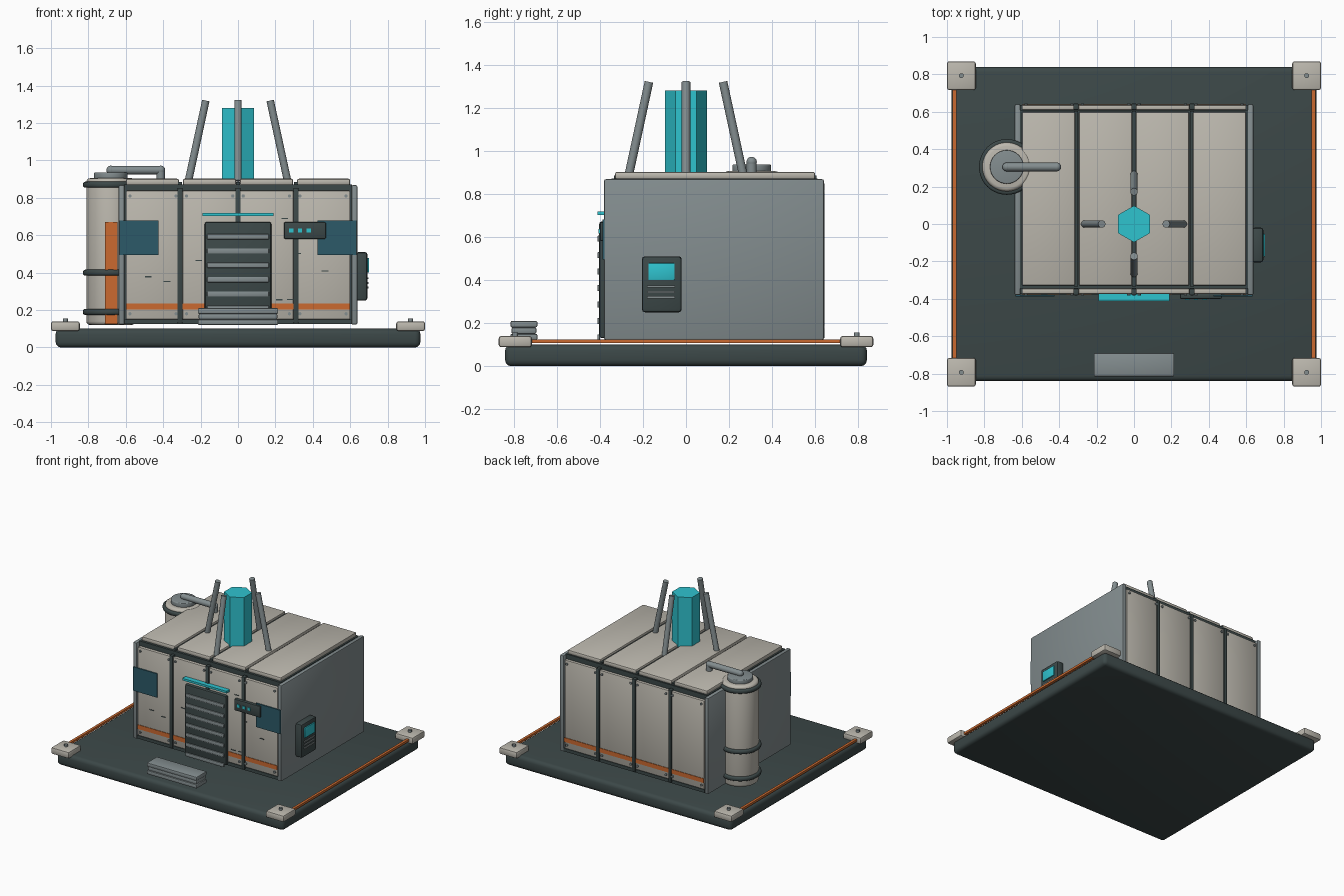
import bpy, bmesh, math
from mathutils import Vector

if "Cube" in bpy.data.objects:
    bpy.data.objects.remove(bpy.data.objects["Cube"])


def material(name, code):
    srgb = [int(code[i:i + 2], 16) / 255 for i in (0, 2, 4)]
    colour = [((c + 0.055) / 1.055) ** 2.4 for c in srgb] + [1]
    m = bpy.data.materials.new(name)
    m.use_nodes = True
    m.diffuse_color = colour
    m.node_tree.nodes["Principled BSDF"].inputs["Base Color"].default_value = colour
    return m


dark = material("dark slate", "3c4848")
cream = material("warm cream", "bcb8ae")
grey = material("steel grey", "838d8f")
orange = material("orange", "cb6a30")
cyan = material("cyan glow", "2fc3cf")
glass = material("dark teal glass", "2c5a68")


def finish(bm, name, mat, smooth=False):
    me = bpy.data.meshes.new(name)
    bm.to_mesh(me)
    bm.free()
    me.materials.append(mat)
    ob = bpy.data.objects.new(name, me)
    bpy.context.collection.objects.link(ob)
    if smooth:
        bpy.ops.object.select_all(action="DESELECT")
        ob.select_set(True)
        bpy.context.view_layer.objects.active = ob
        bpy.ops.object.shade_smooth_by_angle(angle=math.radians(35))
    return ob


def box(name, mat, x, y, z, bevel=0, segments=2):
    """Box spanning the (low, high) pairs x, y, z."""
    bm = bmesh.new()
    bmesh.ops.create_cube(bm, size=1)
    for v in bm.verts:
        v.co = [(a + b) / 2 + c * (b - a) for c, (a, b) in zip(v.co, (x, y, z))]
    if bevel:
        bmesh.ops.bevel(bm, geom=bm.edges[:], offset=bevel, segments=segments,
                        affect="EDGES", profile=0.5)
    return finish(bm, name, mat, bevel > 0)


def rod(name, mat, start, end, radius, sides=20, bevel=0):
    """Capped cylinder between two points."""
    start, end = Vector(start), Vector(end)
    axis = end - start
    bm = bmesh.new()
    bmesh.ops.create_cone(bm, cap_ends=True, segments=sides, radius1=radius,
                          radius2=radius, depth=axis.length)
    if bevel:
        rims = [e for e in bm.edges if any(len(f.verts) > 4 for f in e.link_faces)]
        bmesh.ops.bevel(bm, geom=rims, offset=bevel, segments=3,
                        affect="EDGES", profile=0.5)
    turn = Vector((0, 0, 1)).rotation_difference(axis).to_matrix()
    for v in bm.verts:
        v.co = turn @ v.co + (start + end) / 2
    return finish(bm, name, mat, sides > 8)


# Platform with corner feet, bolts and side rails
box("platform", dark, (-.975, .975), (-.84, .84), (0, .1), .028, 3)
for sx in (-1, 1):
    for sy in (-1, 1):
        cx, cy = sx * .923, sy * .793
        box("corner_block", cream, (cx - .077, cx + .077), (cy - .077, cy + .077),
            (.088, .14), .012)
        rod("corner_bolt", grey, (cx, cy, .135), (cx, cy, .156), .013, 12)
    box("side_rail", orange, (sx * .96 - .01, sx * .96 + .01), (-.74, .74), (.107, .124))

# Entrance steps
for i in range(3):
    inset = .005 * (i % 2)
    box("step", grey, (-.215 + inset, .215 - inset), (-.815 + inset, -.69 - inset),
        (.12 + i * .03, .15 + i * .03), .007)

# Cabin core and side walls
box("cabin_core", dark, (-.61, .61), (-.345, .61), (.125, .872))
for sx in (-1, 1):
    box("side_wall", grey, (sx * .622 - .016, sx * .622 + .016), (-.38, .64), (.122, .868), .008)

# Front and back wall panels with stripes, bolts and seams
for sy, inner, outer in ((-1, -.345, -.373), (1, .61, .636)):
    def span(a, b):
        return tuple(sorted((a, b)))
    for i in range(4):
        x0 = -.606 + i * .303
        px = (x0 + .006, x0 + .297)
        box("wall_panel", cream, px, span(inner, outer), (.15, .838), .006)
        box("wall_stripe", orange, px, span(outer, outer + sy * .004), (.202, .235))
        for bx in (px[0] + .022, px[1] - .022):
            for bz in (.18, .81):
                rod("panel_bolt", grey, (bx, outer, bz), (bx, outer + sy * .008, bz), .009, 10)
    for x in (-.31, 0, .31):
        box("wall_seam", dark, (x - .014, x + .014), span(inner, outer + sy * .008),
            (.13, .85), .005)
    box("wall_sill", dark, (-.606, .606), span(inner, outer), (.125, .15))

# Roof panels and the seam strips between them
for i in range(4):
    x0 = -.61 + i * .305
    box("roof_panel", cream, (x0 + .01, x0 + .295), (-.33, .6), (.868, .902), .01)
for x in (-.31, 0, .31):
    box("roof_seam", dark, (x - .01, x + .01), (-.335, .605), (.865, .885))

# Slatted door with light strip above
box("door", dark, (-.178, .178), (-.403, -.37), (.13, .672), .012)
for i in range(7):
    z = .592 - i * .0765
    box("door_slat", grey, (-.165, .165), (-.412, -.4), (z - .014, z + .014), .004)
box("door_light", cyan, (-.19, .19), (-.412, -.37), (.702, .718))

# Corner windows
for sx in (-1, 1):
    box("window", glass, (sx * .529 - .104, sx * .529 + .104), (-.388, -.379), (.495, .68))

# Indicator box beside the door
box("indicator_box", dark, (.245, .47), (-.4, -.37), (.58, .67), .008)
for x in (.285, .332, .378):
    box("indicator_lamp", cyan, (x - .011, x + .011), (-.406, -.398), (.615, .637))

# Small scuffs on the front wall
for x, z in ((-.48, .378), (-.38, .352), (-.21, .465), (.32, .503),
             (.465, .408), (.22, .255), (.28, .257), (.25, .69)):
    box("scuff", dark, (x - .018, x + .018), (-.376, -.37), (z - .003, z + .003))

# Control terminal on the left wall
box("terminal", dark, (.63, .692), (-.205, -.02), (.25, .51), .014)
box("terminal_screen", cyan, (.68, .7), (-.175, -.053), (.4, .478), .003)
for z in (.32, .345, .37):
    box("terminal_vent", grey, (.685, .699), (-.18, -.05), (z - .005, z + .005))

# Storage tank with bands, painted stripe, cap and pipe
tx, ty = -.68, .305
rod("tank_body", cream, (tx, ty, .12), (tx, ty, .905), .131, 40, .02)
for z in (.19, .4, .87):
    rod("tank_band", dark, (tx, ty, z - .016), (tx, ty, z + .016), .149, 40, .012)
box("tank_stripe", orange, (tx - .032, tx + .036), (.167, .176), (.125, .672))
rod("tank_cap", grey, (tx, ty, .9), (tx, ty, .936), .09, 32, .006)
rod("tank_pipe", grey, (tx, ty, .948), (-.41, ty, .948), .023, 16)
rod("pipe_drop", grey, (-.413, ty, .89), (-.413, ty, .948), .023, 16)
for x in (tx, -.413):
    bm = bmesh.new()
    bmesh.ops.create_uvsphere(bm, u_segments=16, v_segments=10, radius=.024)
    bmesh.ops.translate(bm, verts=bm.verts, vec=(x, ty, .948))
    finish(bm, "pipe_joint", grey, True)

# Hexagonal beacon and its four leaning struts
rod("beacon", cyan, (0, 0, .89), (0, 0, 1.28), .098, 6)
for dx, dy in ((1, 0), (-1, 0), (0, 1), (0, -1)):
    rod("beacon_strut", grey, (dx * .265, dy * .265, .89), (dx * .172, dy * .172, 1.32), .02, 16)
